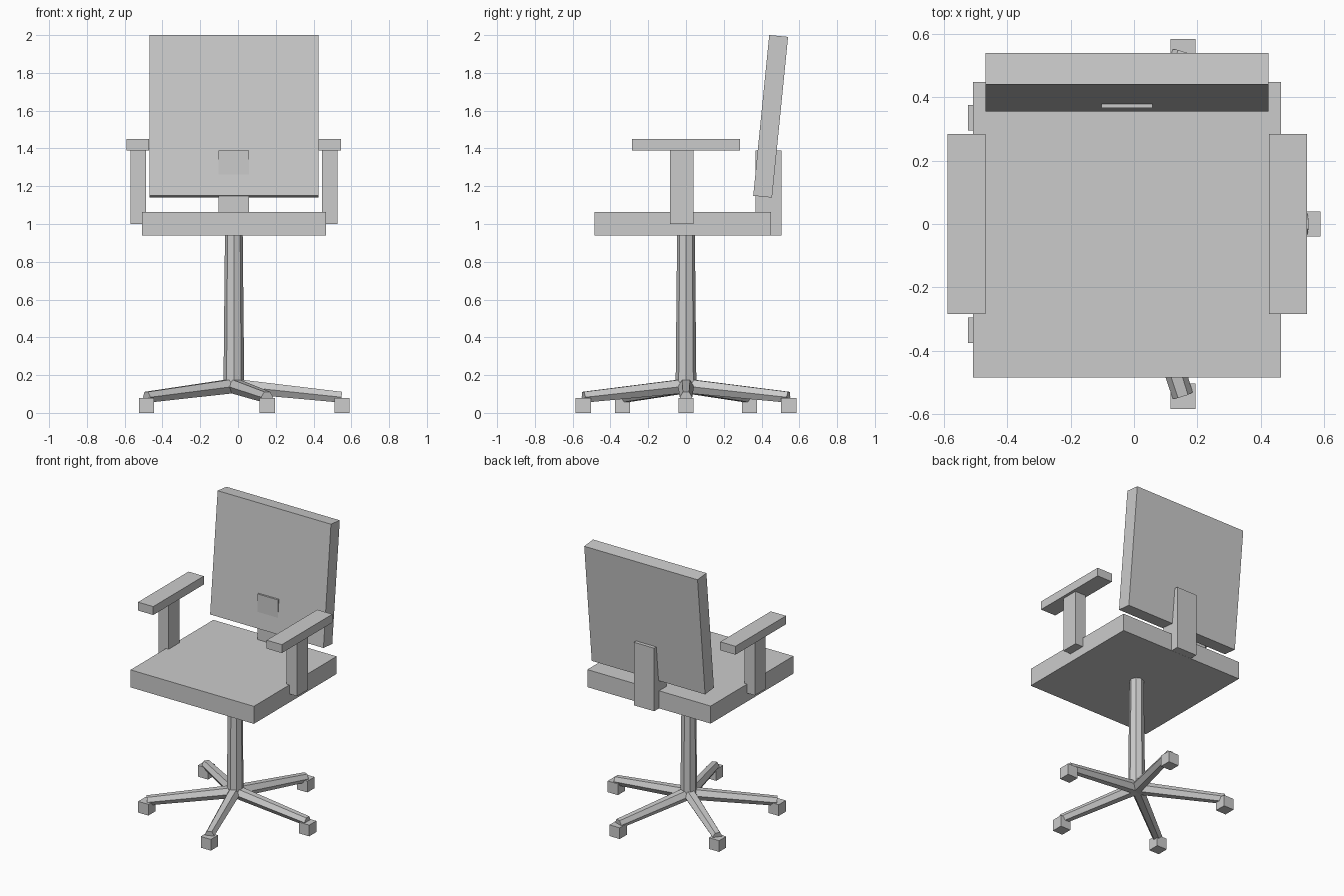
import bpy
import math
from mathutils import Vector

old = bpy.data.objects.get("Cube")
if old:
    bpy.data.objects.remove(old, do_unlink=True)

# One plain grey for the whole chair
GREY = (0.6, 0.6, 0.6, 1.0)
grey = bpy.data.materials.new("plain grey")
grey.use_nodes = True
grey.diffuse_color = GREY
grey.node_tree.nodes["Principled BSDF"].inputs["Base Color"].default_value = GREY

CX = -0.022  # chair centre line


def finish(obj, name):
    obj.name = name
    obj.data.name = name
    obj.data.materials.append(grey)
    return obj


def box(name, center, size, tilt=0.0):
    bpy.ops.mesh.primitive_cube_add(size=1, location=center, rotation=(tilt, 0, 0))
    obj = bpy.context.object
    obj.scale = size
    return finish(obj, name)


def taper(name, start, end, r1, r2, sides):
    """Tapered prism between two points."""
    start, end = Vector(start), Vector(end)
    axis = end - start
    bpy.ops.mesh.primitive_cone_add(vertices=sides, radius1=r1, radius2=r2,
                                    depth=axis.length, location=(start + end) / 2)
    obj = bpy.context.object
    # Local y stays level, so leg sections keep a flat top
    pitch = math.atan2(math.hypot(axis.x, axis.y), axis.z)
    yaw = math.atan2(axis.y, axis.x)
    obj.rotation_euler = (0, pitch, yaw)
    return finish(obj, name)


# Seat, tilted backrest and its bracket
box("seat", (CX, -0.018, 1.002), (0.974, 0.934, 0.125))
box("backrest", (CX, 0.448, 1.57), (0.895, 0.1, 0.855), math.radians(-5.7))
box("back_bracket", (CX, 0.436, 1.165), (0.16, 0.138, 0.45))

# Armrests
for side, word in ((1, "left"), (-1, "right")):
    box(word + "_arm_post", (CX + side * 0.507, -0.023, 1.195), (0.082, 0.123, 0.39))
    box(word + "_arm_pad", (CX + side * 0.508, 0, 1.42), (0.12, 0.57, 0.06))

# Column
taper("column", (CX, 0, 0.14), (CX, 0, 0.95), 0.055, 0.047, 8)

# Five-star base with block casters
for i in range(5):
    a = math.tau * i / 5
    dx, dy = math.cos(a), math.sin(a)
    taper(f"base_leg_{i + 1}", (CX, 0, 0.143),
          (CX + 0.57 * dx, 0.57 * dy, 0.083), 0.043, 0.033, 6)
    box(f"caster_{i + 1}", (CX + 0.572 * dx, 0.572 * dy, 0.04), (0.08, 0.08, 0.08))
